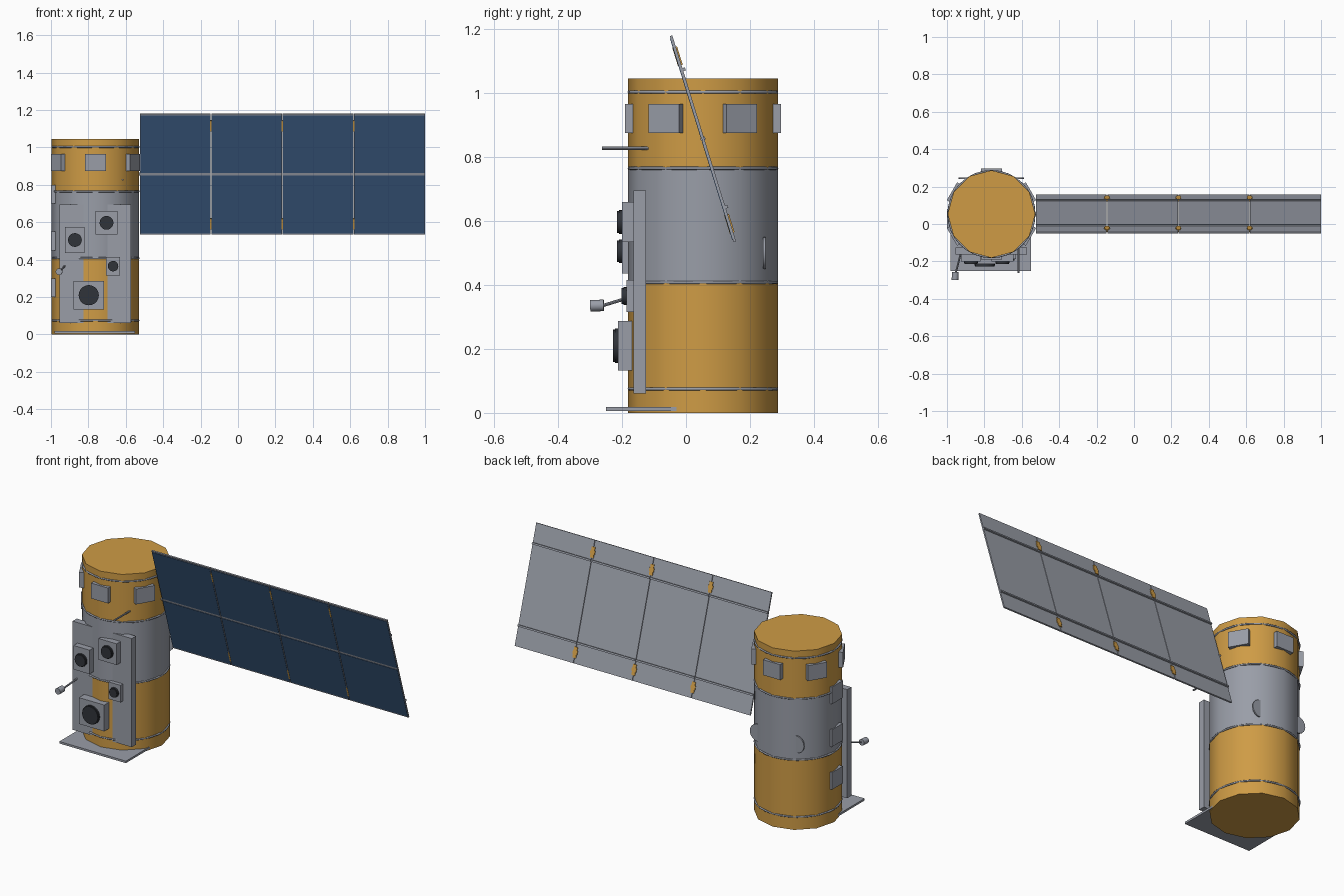
import bpy, bmesh
from math import radians, sin, cos, pi
from mathutils import Matrix, Vector

old = bpy.data.objects.get("Cube")
if old:
    bpy.data.objects.remove(old, do_unlink=True)


def material(name, rgb):
    m = bpy.data.materials.new(name)
    m.use_nodes = True
    m.diffuse_color = (*rgb, 1)
    m.node_tree.nodes["Principled BSDF"].inputs["Base Color"].default_value = (*rgb, 1)
    return m


GOLD = material("gold_foil", (0.62, 0.33, 0.06))
GRAY = material("light_gray_metal", (0.32, 0.34, 0.39))
BLUE = material("solar_blue", (0.04, 0.095, 0.2))
DARK = material("dark_lens", (0.03, 0.034, 0.042))

CX, CY, R, H = -0.762, 0.053, 0.234, 1.045   # body axis, radius, height


def finish(name, bm, mats, matrix=Matrix(), smooth=False):
    bmesh.ops.transform(bm, matrix=matrix, verts=bm.verts)
    mesh = bpy.data.meshes.new(name)
    bm.to_mesh(mesh)
    bm.free()
    for m in mats:
        mesh.materials.append(m)
    ob = bpy.data.objects.new(name, mesh)
    bpy.context.collection.objects.link(ob)
    if smooth:
        bpy.ops.object.select_all(action="DESELECT")
        ob.select_set(True)
        bpy.context.view_layer.objects.active = ob
        bpy.ops.object.shade_smooth_by_angle(angle=radians(40))
    return ob


def box(name, lo, hi, mat, matrix=Matrix()):
    lo, hi = Vector(lo), Vector(hi)
    bm = bmesh.new()
    bmesh.ops.create_cube(bm, size=1)
    size = Matrix.Diagonal((*(hi - lo), 1))
    return finish(name, bm, [mat], matrix @ Matrix.Translation((lo + hi) / 2) @ size)


def rod(name, a, b, radius, mat, sides=16):
    a, b = Vector(a), Vector(b)
    bm = bmesh.new()
    bmesh.ops.create_cone(bm, cap_ends=True, segments=sides, radius1=radius,
                          radius2=radius, depth=(b - a).length)
    turn = (b - a).to_track_quat("Z", "Y").to_matrix().to_4x4()
    return finish(name, bm, [mat], Matrix.Translation((a + b) / 2) @ turn, True)


# Body: foil tube with a bare metal middle band
bm = bmesh.new()
bmesh.ops.create_cone(bm, cap_ends=True, segments=12, radius1=R, radius2=R, depth=H,
                      matrix=Matrix.Translation((CX, CY, H / 2)))
for z in (0.408, 0.765):
    bmesh.ops.bisect_plane(bm, geom=bm.verts[:] + bm.edges[:] + bm.faces[:],
                           plane_co=(0, 0, z), plane_no=(0, 0, 1))
for f in bm.faces:
    middle = 0.408 < f.calc_center_median().z < 0.765
    f.material_index = int(middle and abs(f.normal.z) < 0.5)
finish("body", bm, [GOLD, GRAY], smooth=True)

# Thin hoops around the body
for z in (0.075, 0.408, 0.765, 1.003):
    bpy.ops.mesh.primitive_torus_add(location=(CX, CY, z), major_radius=0.2305,
                                     minor_radius=0.005, major_segments=32, minor_segments=8)
    hoop = bpy.context.object
    hoop.name = "body_hoop"
    hoop.data.materials.append(GRAY)
    bpy.ops.object.shade_smooth_by_angle(angle=radians(50))

# Six sensor plates around the top
for i in range(6):
    place = Matrix.Translation((CX, CY, 0)) @ Matrix.Rotation(i * pi / 3, 4, "Z")
    box("sensor_plate", (-0.055, -0.244, 0.875), (0.055, -0.215, 0.965), GRAY, place)

# Three flat plates down the plain side
for z in (0.25, 0.5, 0.75):
    box("side_plate", (-1.0, -0.02, z - 0.05), (-0.97, 0.08, z + 0.05), GRAY)

# Half-disc grips at the back
for side in (-1, 1):
    x = CX + side * 0.125
    rod("rear_grip", (x, 0.241, 0.5), (x, 0.249, 0.5), 0.05, GRAY, 20)

# Instrument board and its boxes with lenses
box("instrument_board", (-0.955, -0.1635, 0.06), (-0.573, -0.125, 0.695), GRAY)
instruments = [  # x, z, half width, half height, front, lens radius
    (-0.703, 0.597, 0.058, 0.062, -0.2, 0.034),
    (-0.872, 0.505, 0.052, 0.07, -0.2, 0.034),
    (-0.668, 0.365, 0.038, 0.05, -0.186, 0.025),
    (-0.798, 0.21, 0.082, 0.077, -0.213, 0.051),
]
for x, z, w, h, y, r in instruments:
    box("instrument_box", (x - w, y, z - h), (x + w, -0.15, z + h), GRAY)
    rod("instrument_lens", (x, y + 0.01, z), (x, y - 0.015, z), r, DARK, 20)
    rod("lens_rim", (x, y + 0.01, z), (x, y - 0.009, z), r + 0.003, DARK, 20)

# Small antenna on a stalk, and a straight whip
rod("antenna_stalk", (-0.927, -0.16, 0.366), (-0.953, -0.262, 0.335), 0.005, GRAY, 8)
rod("antenna_head", (-0.955, -0.257, 0.336), (-0.957, -0.299, 0.335), 0.018, GRAY)
rod("whip_antenna", (-0.617, -0.262, 0.827), (-0.617, -0.1, 0.827), 0.005, GRAY, 8)

# Square foot plate under the front
box("foot_plate", (-0.98, -0.25, 0.006), (-0.55, 0.0, 0.018), GRAY)

# Solar wing, tilted about x
WING = Matrix.Translation((0, CY, 0.857)) @ Matrix.Rotation(radians(17.2), 4, "X")
START, STEP, HALF = -0.526, 0.3815, 0.337
for i in range(4):
    x0 = START + i * STEP + 0.0015
    x1 = x0 + STEP - 0.003
    box("wing_panel", (x0, -0.004, -HALF), (x1, 0.004, HALF), GRAY, WING)
    for z0, z1 in ((-0.329, -0.007), (0.007, 0.329)):
        box("solar_cells", (x0 + 0.002, -0.006, z0), (x1 - 0.002, -0.003, z1), BLUE, WING)
    for z in (-0.225, 0.225):
        box("wing_rail", (x0, 0.003, z - 0.005), (x1, 0.012, z + 0.005), GRAY, WING)
for i in range(1, 4):
    x = START + i * STEP
    for z in (-0.278, 0.27):
        box("hinge_pin", (x - 0.004, -0.0075, z - 0.03), (x + 0.004, 0.006, z + 0.03), GOLD, WING)
        for k in (-1, 0, 1):
            w = 0.011 if k else 0.015
            box("hinge_knuckle", (x - w, 0.003, z + k * 0.02 - 0.01),
                (x + w, 0.008, z + k * 0.02 + 0.01), GOLD, WING)

# Joint between body and wing
rod("wing_joint", (-0.56, CY, 0.857), (-0.52, CY, 0.857), 0.008, GRAY, 12)
